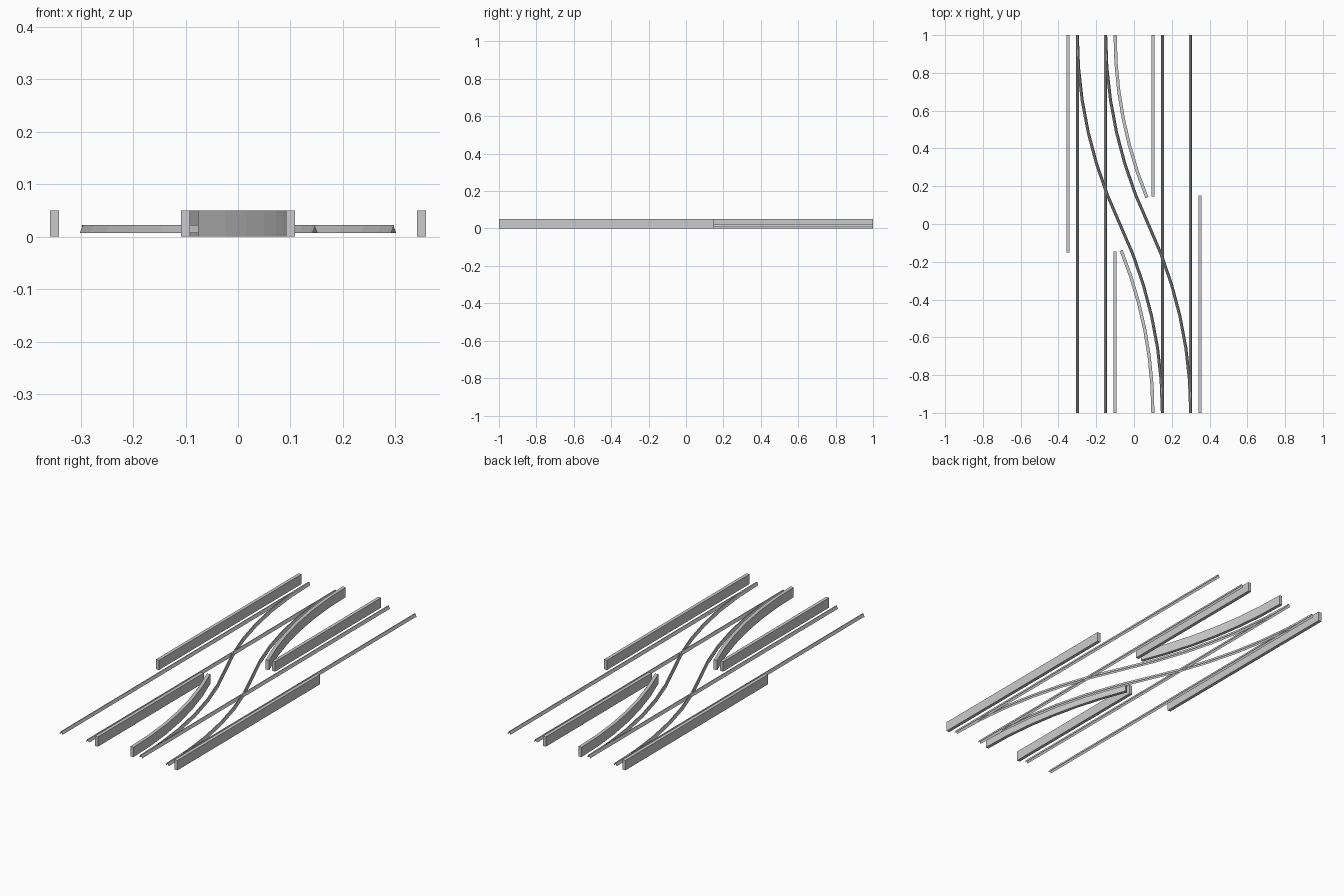
import bpy, bmesh, math
from mathutils import Vector

if "Cube" in bpy.data.objects:
    bpy.data.objects.remove(bpy.data.objects["Cube"])

mat = bpy.data.materials.new("grey steel")
mat.use_nodes = True
GREY = (0.6, 0.6, 0.6, 1)
mat.diffuse_color = GREY
mat.node_tree.nodes["Principled BSDF"].inputs["Base Color"].default_value = GREY

RADIUS = 2.335   # radius of each curved half
HALF = math.asin(1 / RADIUS)
STEPS = 6
# Cross-sections as (sideways, height), side is +x when travelling towards +y
RAIL = [(-0.008, 0.007), (-0.002, 0.022), (0.002, 0.022), (0.008, 0.007)]
WALL = [(-0.0085, 0), (-0.0085, 0.05), (0.0085, 0.05), (0.0085, 0)]


def sweep(name, path, profile, solid=False, blade=False):
    """Sweep a profile along (x, y, heading) stations."""
    bm = bmesh.new()
    rings = []
    for x, y, a in path:
        side = Vector((math.cos(a), math.sin(a), 0))
        rings.append([bm.verts.new(Vector((x, y, h)) + side * s) for s, h in profile])
    count = len(profile)
    for i in range(len(rings) - 1):
        mid = (path[i][1] + path[i + 1][1]) / 2
        for j in range(count if solid else count - 1):
            # Switch blades lose the outer flank where they meet the straight rail
            if blade and abs(mid) > 0.84 and j == (0 if mid > 0 else 2):
                continue
            k = (j + 1) % count
            bm.faces.new((rings[i][j], rings[i + 1][j], rings[i + 1][k], rings[i][k]))
    if solid:
        bm.faces.new(rings[0])
        bm.faces.new(rings[-1][::-1])
        bmesh.ops.recalc_face_normals(bm, faces=bm.faces)
    mesh = bpy.data.meshes.new(name)
    bm.to_mesh(mesh)
    bm.free()
    mesh.materials.append(mat)
    obj = bpy.data.objects.new(name, mesh)
    bpy.context.collection.objects.link(obj)
    return obj


def straight(x, y0, y1):
    return [(x, y0, 0), (x, y1, 0)]


def arc(x, radius, angle):
    """Arc leaving (x, -1) towards +y and bending to -x."""
    return [(x - radius + radius * math.cos(a), -1 + radius * math.sin(a), a)
            for a in (angle * i / STEPS for i in range(STEPS + 1))]


def turned(path):
    """The same path turned half way round the centre."""
    return [(-x, -y, a) for x, y, a in reversed(path)]


# Crossover rail: one bend, then the opposite bend back to straight
first = arc(0.15, RADIUS, HALF)
second = [(x - 0.45 + 0.3, y, a) for x, y, a in turned(arc(0.15, RADIUS, HALF))]
second = [(x + 0.0, y, a) for x, y, a in second]
shift = first[-1][0] - second[0][0]
crossover = first + [(x + shift, y, a) for x, y, a in second[1:]]

# Guard wall following the inside of the bend
guard_radius = RADIUS - 0.05
curved_guard = arc(0.10, guard_radius, math.asin(0.86 / guard_radius))

parts = [
    ("outer_rail", straight(0.30, -1, 1), RAIL, False, False),
    ("inner_rail", straight(0.15, -1, 1), RAIL, False, False),
    ("crossover_rail", crossover, RAIL, False, True),
    ("outer_wall", straight(0.35, -1, 0.15), WALL, True, False),
    ("inner_wall", straight(-0.10, -1, -0.145), WALL, True, False),
    ("curved_wall", curved_guard, WALL, True, False),
]
for name, path, profile, solid, blade in parts:
    sweep("front_" + name, path, profile, solid, blade)
    sweep("back_" + name, turned(path), profile, solid, blade)
